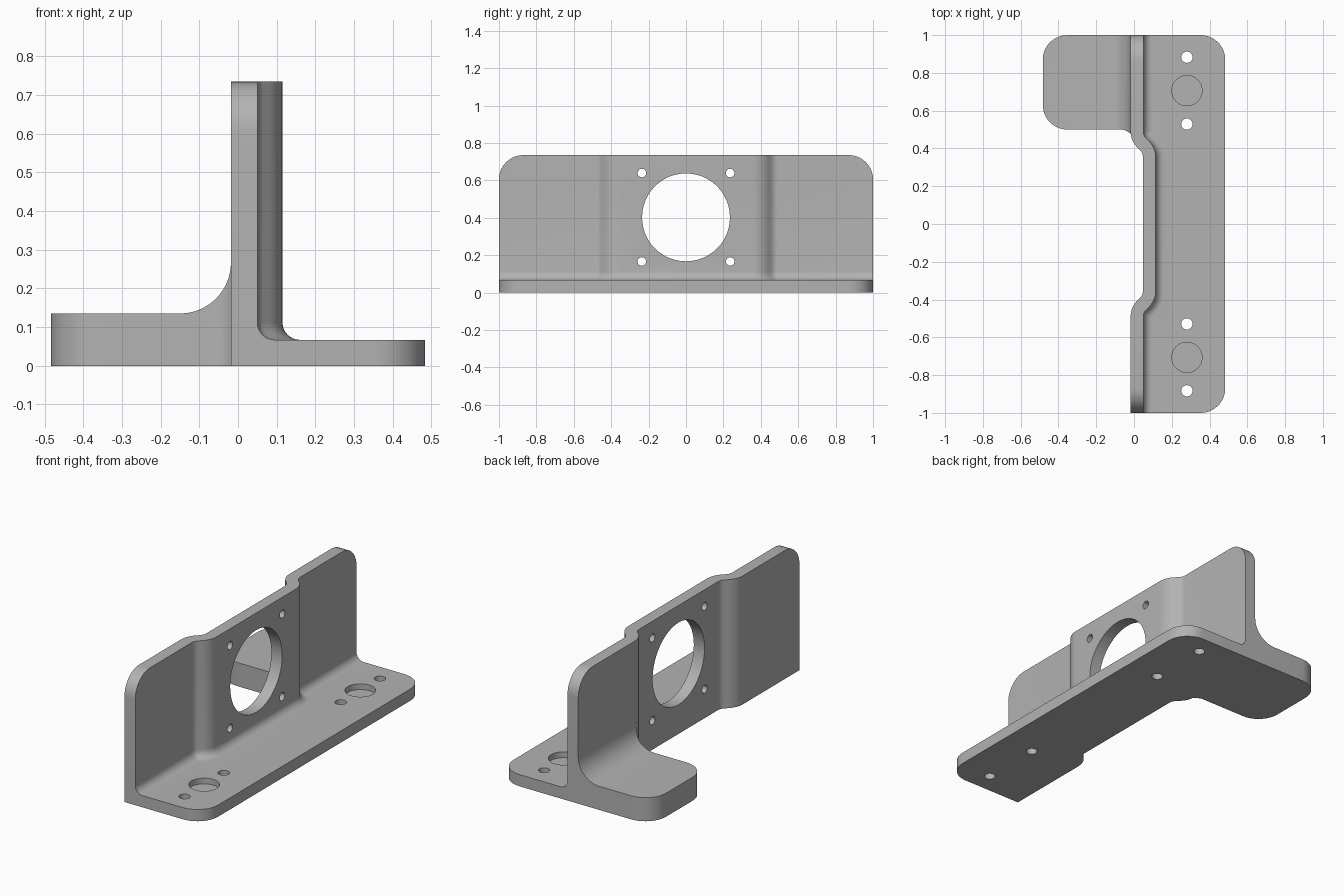
import bpy, bmesh
from math import sin, cos, pi, radians, sqrt

cube = bpy.data.objects.get("Cube")
if cube:
    bpy.data.objects.remove(cube, do_unlink=True)

grey = bpy.data.materials.new("matte grey")
grey.use_nodes = True
grey.diffuse_color = (0.45, 0.45, 0.45, 1)
grey.node_tree.nodes["Principled BSDF"].inputs["Base Color"].default_value = (0.45, 0.45, 0.45, 1)

BASE_H, WALL_H, FOOT_H = 0.067, 0.735, 0.135
HALF_T, FILLET, CORNER = 0.034, 0.045, 0.13


def loft(name, rings):
    """Closed solid through rings with equal point counts."""
    bm = bmesh.new()
    loops = [[bm.verts.new(p) for p in ring] for ring in rings]
    n = len(loops[0])
    for a, b in zip(loops, loops[1:]):
        for i in range(n):
            j = (i + 1) % n
            bm.faces.new((a[i], a[j], b[j], b[i]))
    bm.faces.new(loops[0][::-1])
    bm.faces.new(loops[-1])
    bmesh.ops.recalc_face_normals(bm, faces=bm.faces)
    mesh = bpy.data.meshes.new(name)
    bm.to_mesh(mesh)
    bm.free()
    mesh.materials.append(grey)
    obj = bpy.data.objects.new(name, mesh)
    bpy.context.collection.objects.link(obj)
    return obj


def prism(name, outline, lo, hi, axis="z"):
    place = {"x": lambda u, v, w: (w, u, v),
             "y": lambda u, v, w: (u, w, v),
             "z": lambda u, v, w: (u, v, w)}[axis]
    return loft(name, [[place(u, v, w) for u, v in outline] for w in (lo, hi)])


def arc(cx, cy, r, start, end, steps=10):
    angles = [radians(start + (end - start) * i / steps) for i in range(steps + 1)]
    return [(cx + r * cos(a), cy + r * sin(a)) for a in angles]


def combine(target, tool, operation):
    mod = target.modifiers.new(operation, "BOOLEAN")
    mod.operation, mod.object, mod.solver = operation, tool, "EXACT"
    bpy.context.view_layer.objects.active = target
    bpy.ops.object.modifier_apply(modifier=mod.name)
    bpy.data.objects.remove(tool, do_unlink=True)


def drill(target, axis, u, v, r, lo, hi, steps=40):
    hole = prism("hole", arc(u, v, r, 0, 360 - 360 / steps, steps - 1), lo, hi, axis)
    combine(target, hole, "DIFFERENCE")


# Centre line of the wall, bowed sideways in the middle by two S bends
BEND, X0, X1, Y0, Y1 = 0.085, 0.016, 0.081, -0.49, -0.355
turns = [radians(45) * i / 6 for i in range(7)]
half = [(X0, -1, 0)]
half += [(X0 + BEND * (1 - cos(a)), Y0 + BEND * sin(a), a) for a in turns]
half += [(X1 - BEND * (1 - cos(a)), Y1 - BEND * sin(a), a) for a in turns[::-1]]
centre = half + [(x, -y, -a) for x, y, a in half[::-1]]


def side(offset, end=1):
    pts = [(x + offset * cos(a), y - offset * sin(a)) for x, y, a in centre]
    pts[0], pts[-1] = (pts[0][0], -end), (pts[-1][0], end)
    return pts


# Base plate: follows the wall on one side, rounded corners on the other
edge = 0.483
outline = side(-HALF_T) + arc(edge - CORNER, 1 - CORNER, CORNER, 90, 0)
outline += arc(edge - CORNER, CORNER - 1, CORNER, 0, -90)
bracket = prism("mounting_bracket", outline, 0, BASE_H)

# Wall: layers carry the root fillet and the rounded upper corners
layers = [(0.03, HALF_T + FILLET, 1)]
for i in range(9):
    a = pi / 2 * i / 8
    layers.append((BASE_H + FILLET * (1 - cos(a)), HALF_T + FILLET * (1 - sin(a)), 1))
for i in range(11):
    a = pi / 2 * i / 10
    layers.append((WALL_H - CORNER + CORNER * sin(a), HALF_T, 1 - CORNER + CORNER * cos(a)))
wall = loft("wall", [[(x, y, z) for x, y in side(d, end) + side(-HALF_T, end)[::-1]]
                     for z, d, end in layers])

# Side foot: coved section trimmed to a rounded plan
section = [(0.01, 0), (-edge, 0), (-edge, FOOT_H)]
section += arc(-0.15, FOOT_H + 0.132, 0.132, -90, 0) + [(0.01, FOOT_H + 0.132)]
foot = prism("foot", section, 0.4, 1, "y")
plan = arc(CORNER - edge, 1 - CORNER, CORNER, 90, 180)
plan += arc(CORNER - edge, 0.5 + CORNER, CORNER, 180, 270)
plan += arc(-0.07, 0.43, 0.07, 90, 40, 6) + [(0.03, 0.45), (0.03, 1)]
combine(foot, prism("foot_plan", plan, -0.1, 0.5), "INTERSECT")

# Openings in the wall
drill(wall, "x", 0, 0.402, 0.235, -0.3, 0.3, 48)
for y in (-0.236, 0.236):
    for z in (0.166, 0.639):
        drill(wall, "x", y, z, 0.023, -0.3, 0.3, 20)

combine(bracket, wall, "UNION")
combine(bracket, foot, "UNION")

# Base holes: a shallow round recess between two through holes at each end
for y in (-0.706, 0.706):
    drill(bracket, "z", 0.28, y, 0.08, BASE_H - 0.033, 0.2)
    for dy in (-0.177, 0.177):
        drill(bracket, "z", 0.28, y + dy, 0.03, -0.1, 0.2, 20)

bpy.ops.object.select_all(action="DESELECT")
bracket.select_set(True)
bpy.context.view_layer.objects.active = bracket
bpy.ops.object.shade_smooth_by_angle(angle=radians(30))
